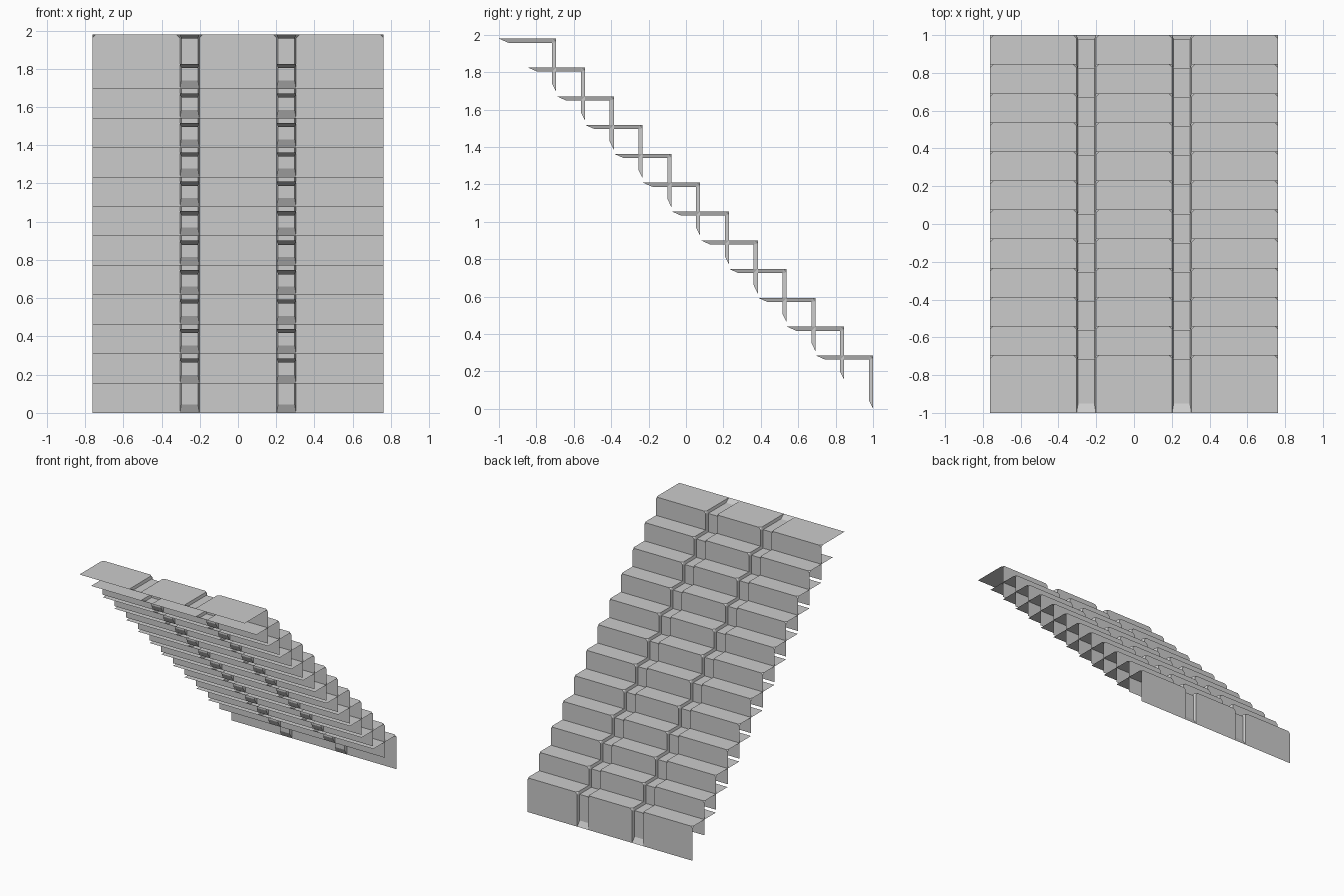
import bpy, bmesh
from mathutils import Vector

if "Cube" in bpy.data.objects:
    bpy.data.objects.remove(bpy.data.objects["Cube"])

STEPS, PITCH = 12, 0.154
Y0, Y1 = -1.0, -0.694        # tread front edge, riser plane (top step)
Z0, Z1 = 1.694, 1.979        # riser bottom, tread level (top step)
HALF = 0.762                 # half width of the stair
G_IN, G_OUT = 0.202, 0.304   # groove edges
SLOPE, DEPTH = 0.008, 0.022  # groove wall inset and depth
CUT = 0.018                  # clipped panel corners

bm = bmesh.new()


def face(*pts):
    f = bm.faces.new([bm.verts.new(p) for p in pts])
    f.normal_update()
    if f.normal.dot(Vector((0, 1, 1))) < 0:
        f.normal_flip()


def panel(a, b):
    # flat tread and riser with clipped corners along the nosing
    ai, bi = a + CUT, b - CUT
    face((a, Y0, Z1), (b, Y0, Z1), (b, Y1 - CUT, Z1), (bi, Y1, Z1),
         (ai, Y1, Z1), (a, Y1 - CUT, Z1))
    face((a, Y1, Z0), (b, Y1, Z0), (b, Y1, Z1 - CUT), (bi, Y1, Z1),
         (ai, Y1, Z1), (a, Y1, Z1 - CUT))
    for e, i in ((a, ai), (b, bi)):
        face((e, Y1 - CUT, Z1), (e, Y1, Z1 - CUT), (i, Y1, Z1))


def groove(a, b):
    # recessed channel running over the nosing, ramped out at both ends
    ai, bi = a + SLOPE, b - SLOPE
    yd, zd = Y1 - DEPTH, Z1 - DEPTH
    yr, zr = Y0 + 0.05, Z0 + 0.045
    face((a, Y0, Z1), (b, Y0, Z1), (bi, yr, zd), (ai, yr, zd))
    face((ai, yr, zd), (bi, yr, zd), (bi, yd, zd), (ai, yd, zd))
    face((ai, yd, zd), (bi, yd, zd), (bi, yd, zr), (ai, yd, zr))
    face((ai, yd, zr), (bi, yd, zr), (b, Y1, Z0), (a, Y1, Z0))
    for e, i in ((a, ai), (b, bi)):
        face((e, Y0, Z1), (e, Y1 - CUT, Z1), (i, yd, zd), (i, yr, zd))
        face((e, Y1, Z0), (e, Y1, Z1 - CUT), (i, yd, zd), (i, yd, zr))
        face((e, Y1 - CUT, Z1), (e, Y1, Z1 - CUT), (i, yd, zd))


# one step: three panels separated by two grooves
panel(-HALF, -G_OUT)
panel(-G_IN, G_IN)
panel(G_OUT, HALF)
groove(-G_OUT, -G_IN)
groove(G_IN, G_OUT)
bmesh.ops.remove_doubles(bm, verts=bm.verts[:], dist=1e-5)

mesh = bpy.data.meshes.new("stair_steps")
bm.to_mesh(mesh)
bm.free()
stairs = bpy.data.objects.new("stair_steps", mesh)
bpy.context.collection.objects.link(stairs)

# repeat the step down the flight
arr = stairs.modifiers.new("flight", 'ARRAY')
arr.count = STEPS
arr.use_relative_offset = False
arr.use_constant_offset = True
arr.constant_offset_displace = (0, PITCH, -PITCH)
